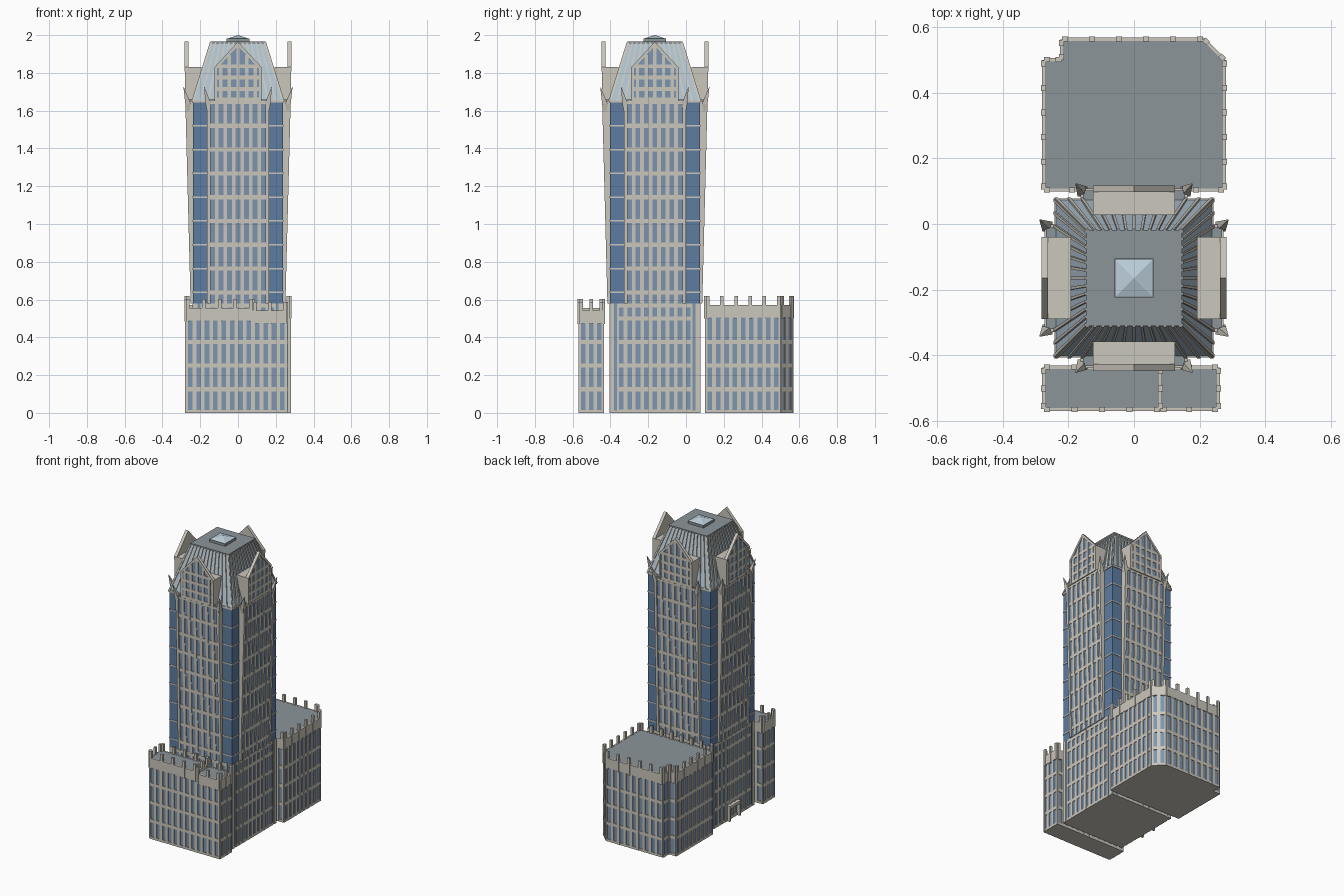
import bpy, bmesh, math
from mathutils import Vector, Matrix

if "Cube" in bpy.data.objects:
    bpy.data.objects.remove(bpy.data.objects["Cube"])

CY = -0.165                      # tower centre in y
FLOOR = 0.126


def material(name, rgb):
    m = bpy.data.materials.new(name)
    m.diffuse_color = (*rgb, 1)
    m.use_nodes = True
    m.node_tree.nodes["Principled BSDF"].inputs["Base Color"].default_value = m.diffuse_color
    return m


STONE = material("stone", (0.60, 0.57, 0.51))
GLASS = material("window_glass", (0.20, 0.30, 0.44))
BLUE = material("corner_glass", (0.11, 0.20, 0.35))
ROOF = material("flat_roof", (0.26, 0.30, 0.32))
METAL = material("roof_panels", (0.42, 0.54, 0.63))
PALE = material("skylight", (0.50, 0.62, 0.70))


def loft(bm, low, high):
    """Closed solid between two matching rings of 3D points."""
    a = [bm.verts.new(p) for p in low]
    b = [bm.verts.new(p) for p in high]
    n = len(a)
    bm.faces.new(a[::-1])
    bm.faces.new(b)
    for i in range(n):
        j = (i + 1) % n
        bm.faces.new((a[i], a[j], b[j], b[i]))


def rect(x0, x1, y0, y1, z):
    return [(x0, y0, z), (x1, y0, z), (x1, y1, z), (x0, y1, z)]


def box(bm, x0, x1, y0, y1, z0, z1):
    loft(bm, rect(x0, x1, y0, y1, z0), rect(x0, x1, y0, y1, z1))


def square(h, z):
    return rect(-h, h, -h, h, z)


def prism(bm, pts, z0, z1):
    loft(bm, [(x, y, z0) for x, y in pts], [(x, y, z1) for x, y in pts])


def slab_xz(bm, pts, y0, y1):
    loft(bm, [(x, y0, z) for x, z in pts], [(x, y1, z) for x, z in pts])


def strip(bm, a, b, s0, s1, z0, z1, out, inn=0.004, lean0=0, lean1=0):
    """Bar on the wall a->b between distances s0..s1, standing out to the right."""
    a, b = Vector(a), Vector(b)
    d = (b - a).normalized()
    nrm = Vector((d.y, -d.x))

    def ring(z, lean):
        q = [a + d * s + nrm * (o + lean) for s, o in ((s0, out), (s1, out), (s1, -inn), (s0, -inn))]
        return [(p.x, p.y, z) for p in q]
    loft(bm, ring(z0, lean0), ring(z1, lean1))


def grid_wall(bm, a, b, z0, z1, bands, pitch=0.046, lean=0.0, w=0.02, t=0.022):
    """Stone mullions and floor bands over a glass wall."""
    L = (Vector(b) - Vector(a)).length
    n = max(1, round(L / pitch))
    for i in range(n + 1):
        s = L * i / n
        strip(bm, a, b, max(0, s - w / 2), min(L, s + w / 2), z0, z1, 0.005, lean1=lean)
    for z in bands:
        f = lean * (z - z0) / (z1 - z0)
        strip(bm, a, b, 0, L, max(z0, z - t / 2), min(z1, z + t / 2), 0.004, lean0=f, lean1=f)


def finish(bm, name, mat, centre=(0, 0, 0), around=False):
    """Make the object, or four turned copies, one for each tower side."""
    bmesh.ops.recalc_face_normals(bm, faces=bm.faces)
    me = bpy.data.meshes.new(name)
    bm.to_mesh(me)
    bm.free()
    me.materials.append(mat)
    for k, side in enumerate(("front", "right", "back", "left") if around else ("",)):
        ob = bpy.data.objects.new(f"{name}_{side}" if side else name, me)
        ob.matrix_world = Matrix.Translation(centre) @ Matrix.Rotation(k * math.pi / 2, 4, 'Z')
        bpy.context.collection.objects.link(ob)


TC = (0, CY, 0)


# Low wings: glass body, stone grid, parapet with posts, flat roof
def wing(name, pts, h, skip=()):
    body, stone, roof = bmesh.new(), bmesh.new(), bmesh.new()
    prism(body, pts, 0.004, h - 0.01)
    prism(roof, pts, h - 0.01, h)
    prism(stone, pts, 0, 0.012)
    for i, a in enumerate(pts):
        if i in skip:
            continue
        b = pts[(i + 1) % len(pts)]
        L = (Vector(b) - Vector(a)).length
        grid_wall(stone, a, b, 0, h - 0.06, [0.005, 0.125, 0.25, 0.375])
        strip(stone, a, b, 0, L, h - 0.065, h + 0.001, 0.006)
        n = max(1, round(L / 0.08))
        for k in range(n + 1):
            s = 0.01 + (L - 0.02) * k / n
            strip(stone, a, b, s - 0.009, s + 0.009, h - 0.07, h + 0.048, 0.009, 0.006)
    finish(body, name + "_glass", GLASS)
    finish(stone, name + "_stone", STONE)
    finish(roof, name + "_roof", ROOF)


wing("rear_wing", [(-0.275, 0.105), (0.275, 0.105), (0.275, 0.5), (0.212, 0.563),
                   (-0.22, 0.563), (-0.22, 0.5), (-0.275, 0.5)], 0.57)
wing("front_wing_left", [(-0.275, -0.565), (0.08, -0.565), (0.08, -0.438), (-0.275, -0.438)], 0.555)
wing("front_wing_right", [(0.08, -0.565), (0.257, -0.565), (0.257, -0.438), (0.08, -0.438)], 0.54, skip=(3,))

# Tower shaft: blue corner glass with thin floor lines
bm = bmesh.new()
loft(bm, square(0.238, 0.58), square(0.238, 1.645))
finish(bm, "shaft_corner_glass", BLUE, TC)
bm = bmesh.new()
for i in range(9):
    z = 0.638 + i * FLOOR
    loft(bm, square(0.2405, z - 0.004), square(0.2405, z + 0.004))
loft(bm, square(0.237, 0), square(0.237, 0.012))
finish(bm, "shaft_floor_lines", STONE, TC)

# Tower base
bm = bmesh.new()
loft(bm, square(0.236, 0.005), square(0.236, 0.582))
finish(bm, "tower_base_glass", GLASS, TC)
bm = bmesh.new()
grid_wall(bm, (-0.2, -0.236), (0.2, -0.236), 0, 0.58, [0.006, 0.125, 0.25, 0.375, 0.5, 0.57])
for s in (-1, 1):
    box(bm, s * 0.226 - 0.011, s * 0.226 + 0.011, -0.241, -0.22, 0, 0.58)
finish(bm, "tower_base_stone", STONE, TC, True)

# Entrance canopy on the left side
bm = bmesh.new()
box(bm, -0.262, -0.23, CY - 0.06, CY + 0.06, 0.085, 0.105)
for y in (CY - 0.055, CY + 0.055):
    box(bm, -0.26, -0.235, y - 0.006, y + 0.006, 0, 0.09)
finish(bm, "entrance_canopy", STONE)

# Central bays leaning outwards towards the top
Z0, Z1 = 0.58, 1.65
bm = bmesh.new()
loft(bm, rect(-0.156, 0.156, -0.243, -0.2, Z0), rect(-0.156, 0.156, -0.27, -0.2, Z1 - 0.002))
finish(bm, "bay_glass", GLASS, TC, True)

bm = bmesh.new()
grid_wall(bm, (-0.157, -0.243), (0.157, -0.243), Z0, Z1, [0.638 + i * FLOOR for i in range(9)], lean=0.027)
for s in (-1, 1):
    # edge pier, then leaning spike on its top
    x0, x1 = sorted((s * 0.146, s * 0.164))
    loft(bm, rect(x0, x1, -0.251, -0.23, Z0), rect(x0, x1, -0.279, -0.23, Z1))
    x0, x1 = sorted((s * 0.142, s * 0.172))
    tip = (s * 0.178, -0.288)
    loft(bm, rect(x0, x1, -0.279, -0.249, 1.635),
         rect(tip[0] - 0.001, tip[0] + 0.001, tip[1] - 0.001, tip[1] + 0.001, 1.725))
    loft(bm, rect(s * 0.157 - 0.003, s * 0.157 + 0.003, -0.27, -0.26, 1.58), rect(x0, x1, -0.279, -0.249, 1.635))
finish(bm, "bay_stone", STONE, TC, True)

bm = bmesh.new()
box(bm, -0.155, 0.155, -0.268, -0.2, Z1 - 0.004, Z1 + 0.008)
finish(bm, "bay_shoulder_roof", ROOF, TC, True)

# Gabled dormers: flat-topped box, gable wall, window grid and raking trim
EAVE, APEX, HW = 1.83, 1.965, 0.125
bm = bmesh.new()
box(bm, -HW, HW, -0.27, -0.193, 1.64, EAVE)
slab_xz(bm, [(-HW, 1.64), (HW, 1.64), (HW, EAVE), (0, APEX), (-HW, EAVE)], -0.274, -0.262)
for i in range(-2, 3):
    x = i * 0.046
    top = APEX - 0.02 - abs(x) * (APEX - EAVE) / HW
    box(bm, x - 0.009, x + 0.009, -0.281, -0.27, Z1, top)
for s in (-1, 1):
    box(bm, s * 0.118 - 0.007, s * 0.118 + 0.007, -0.281, -0.27, Z1, EAVE)
    slab_xz(bm, [(s * HW, EAVE - 0.022), (s * HW, EAVE), (0, APEX), (0, APEX - 0.022)], -0.283, -0.262)
for z, w in ((1.66, 0.12), (1.715, 0.12), (1.775, 0.12), (1.835, 0.105)):
    box(bm, -w, w, -0.28, -0.27, z - 0.01, z + 0.01)
finish(bm, "gable_stone", STONE, TC, True)

bm = bmesh.new()
slab_xz(bm, [(-0.118, Z1), (0.118, Z1), (0.118, EAVE - 0.01), (0, APEX - 0.015), (-0.118, EAVE - 0.01)],
        -0.2765, -0.272)
finish(bm, "gable_glass", GLASS, TC, True)

# Mansard roof with ribs
RT = 1.965
bm = bmesh.new()
loft(bm, square(0.24, Z1), square(0.143, RT - 0.005))
finish(bm, "mansard_panels", METAL, TC)
bm = bmesh.new()
for i in range(-6, 7):
    t = i / 6
    xb, xt = 0.238 * t, 0.142 * t
    loft(bm, rect(xb - 0.005, xb + 0.005, -0.246, -0.232, Z1),
         rect(xt - 0.004, xt + 0.004, -0.149, -0.135, RT - 0.003))
box(bm, -0.243, 0.243, -0.243, -0.23, Z1 - 0.008, Z1 + 0.006)
finish(bm, "mansard_ribs", STONE, TC, True)

# Flat crown and pyramid skylight
bm = bmesh.new()
loft(bm, square(0.146, RT - 0.012), square(0.146, RT))
finish(bm, "crown_roof", ROOF, TC)
bm = bmesh.new()
loft(bm, square(0.06, RT - 0.002), square(0.06, 1.982))
finish(bm, "skylight_curb", ROOF, TC)
bm = bmesh.new()
loft(bm, square(0.058, 1.981), square(0.001, 2.0))
finish(bm, "skylight_pyramid", PALE, TC)
